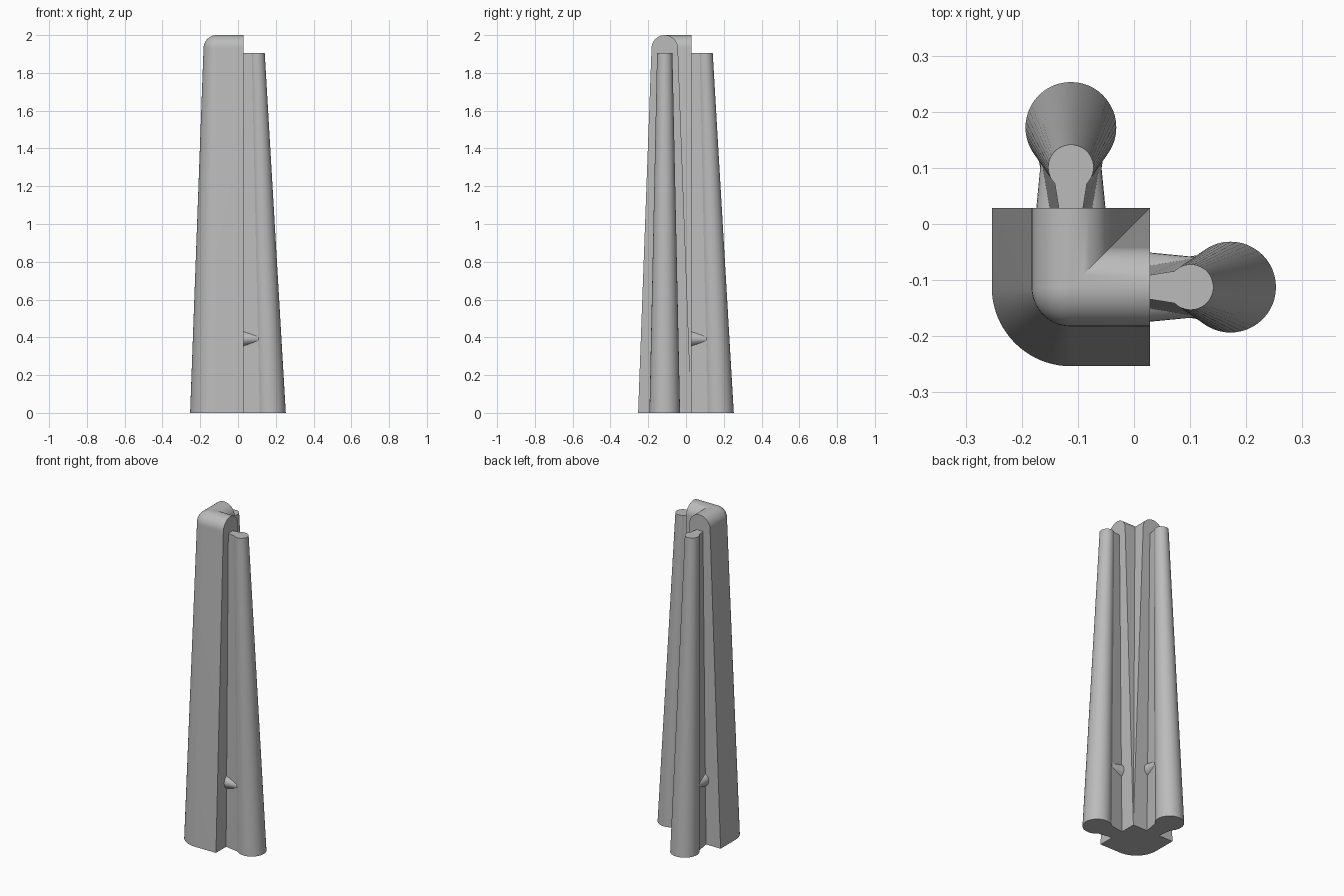
import bpy, bmesh, math
from mathutils import Vector

if "Cube" in bpy.data.objects:
    bpy.data.objects.remove(bpy.data.objects["Cube"])

C = -0.1125      # corner axis in x and y
L = 0.141        # arm length from the corner axis

grey = bpy.data.materials.new("grey")
grey.diffuse_color = (0.5, 0.5, 0.5, 1)
grey.use_nodes = True
grey.node_tree.nodes["Principled BSDF"].inputs["Base Color"].default_value = grey.diffuse_color


def finish(name, bm):
    bmesh.ops.remove_doubles(bm, verts=bm.verts, dist=1e-5)
    bmesh.ops.recalc_face_normals(bm, faces=bm.faces)
    me = bpy.data.meshes.new(name)
    bm.to_mesh(me)
    bm.free()
    me.materials.append(grey)
    ob = bpy.data.objects.new(name, me)
    bpy.context.collection.objects.link(ob)
    bpy.context.view_layer.objects.active = ob
    ob.select_set(True)
    bpy.ops.object.shade_smooth_by_angle(angle=math.radians(30))
    ob.select_set(False)


def loft(name, rings, swap):
    """Closed loft between rings; swap exchanges x and y for the other arm."""
    bm = bmesh.new()
    vs = [[bm.verts.new((C + (y if swap else x), C + (x if swap else y), z))
           for x, y, z in r] for r in rings]
    n = len(vs[0])
    for a, b in zip(vs, vs[1:]):
        for i in range(n):
            j = (i + 1) % n
            bm.faces.new((a[i], a[j], b[j], b[i]))
    bm.faces.new(vs[0])
    bm.faces.new(vs[-1])
    finish(name, bm)


# L-shaped body: tapered, round-topped profile swept round a corner
R, ZR = 0.07, 1.93
half = [(L, 0)] + [(R * math.cos(t), ZR + R * math.sin(t))
                   for t in (math.pi / 2 * i / 10 for i in range(11))]
half[-1] = (0, ZR + R)
N = 20


def outer(d, z):
    arc = [(-d * math.sin(a), -d * math.cos(a), z)
           for a in (math.pi / 2 * i / N for i in range(N + 1))]
    return [(L, -d, z)] + arc + [(-d, L, z)]


def inner(d, z):
    return [(L, d, z)] + [(d, d, z)] * (N + 1) + [(d, L, z)]


rows = [outer(*p) for p in half] + [inner(*p) for p in reversed(half[:-1])]
bm = bmesh.new()
cache = {}


def vert(p):
    key = tuple(round(c, 5) + 0.0 for c in p)
    if key not in cache:
        cache[key] = bm.verts.new((C + p[0], C + p[1], p[2]))
    return cache[key]


def face(points):
    ring = list(dict.fromkeys(vert(p) for p in points))
    if len(ring) > 2 and not bm.faces.get(ring):
        bm.faces.new(ring)


for a, b in zip(rows, rows[1:]):
    for i in range(N + 2):
        face((a[i], a[i + 1], b[i + 1], b[i]))
face([r[0] for r in rows])           # arm end caps
face([r[-1] for r in rows])
face(rows[0] + [rows[-1][0]])        # base
finish("corner_body", bm)


# Leaning tapered rod joined to the body by a thin web
def rod_ring(cx, r, web, z):
    a = math.radians(135)
    arc = [(cx + r * math.cos(t), r * math.sin(t), z)
           for t in (-a + 2 * a * i / 36 for i in range(37))]
    return arc + [(L - 0.004, web, z), (L - 0.004, -web, z)]


# Oval peg passing through the web
def peg_ring(x, hy, hz):
    return [(x, hy * math.cos(t), 0.392 + hz * math.sin(t))
            for t in (math.tau * i / 32 for i in range(32))]


for side, swap in (("right", False), ("back", True)):
    loft(side + "_rod", [rod_ring(0.2845, 0.081, 0.042, 0),
                         rod_ring(0.2135, 0.0405, 0.021, 1.905)], swap)
    loft(side + "_peg", [peg_ring(L - 0.004, 0.062, 0.05),
                         peg_ring(0.23, 0.053, 0.028)], swap)
